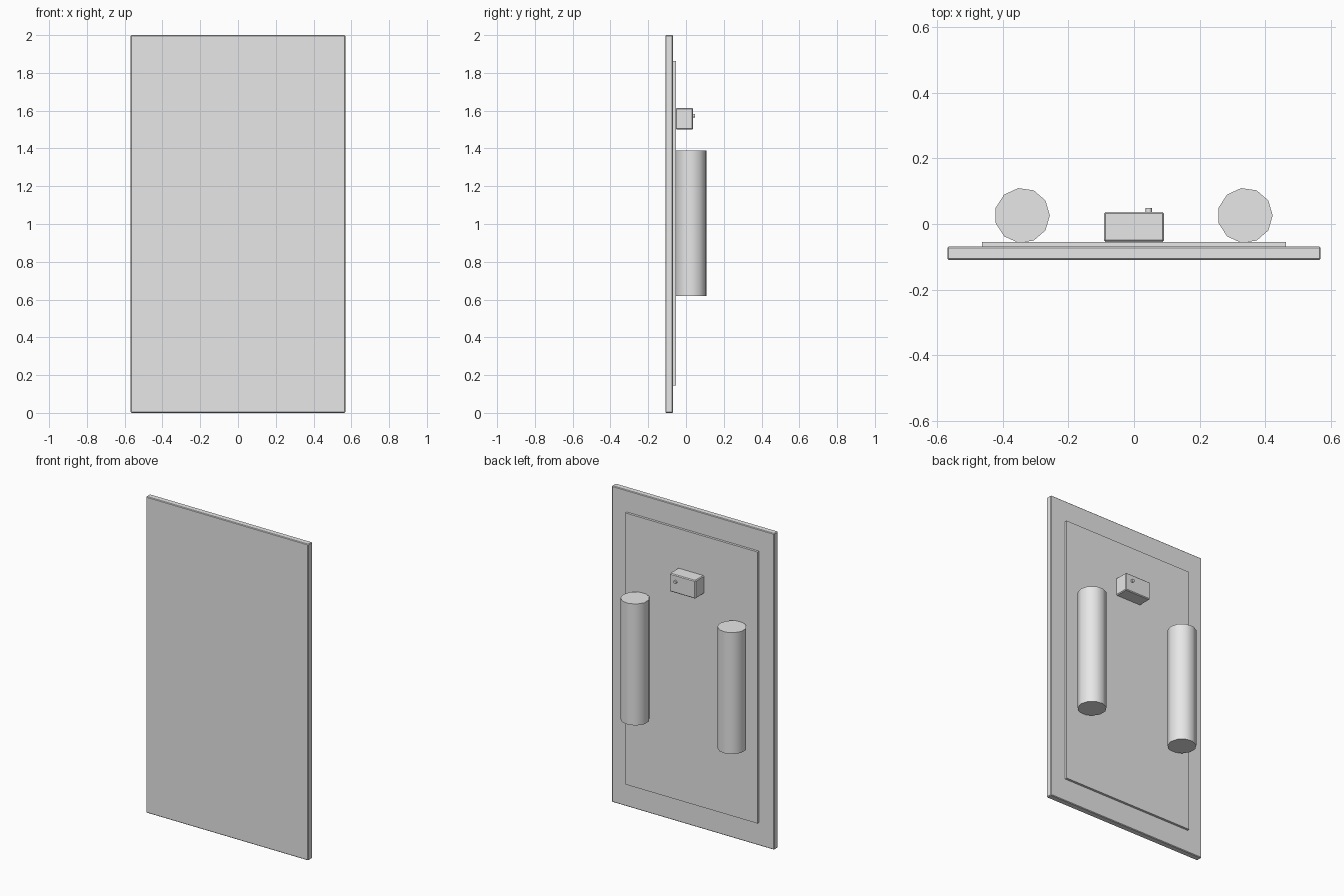
import bpy
import math

cube = bpy.data.objects.get("Cube")
if cube:
    bpy.data.objects.remove(cube, do_unlink=True)

# Single light grey finish
grey = bpy.data.materials.new("light_grey")
grey.use_nodes = True
GREY = (0.8, 0.8, 0.8, 1)
grey.diffuse_color = GREY
grey.node_tree.nodes["Principled BSDF"].inputs["Base Color"].default_value = GREY


def block(name, x, y, z, bevel=0):
    """Box spanning the given (min, max) ranges, with an optional chamfer."""
    spans = (x, y, z)
    bpy.ops.mesh.primitive_cube_add(size=1, location=[(a + b) / 2 for a, b in spans])
    ob = bpy.context.object
    ob.name = name
    ob.scale = [b - a for a, b in spans]
    bpy.ops.object.transform_apply(location=False, rotation=False, scale=True)
    ob.data.materials.append(grey)
    if bevel:
        mod = ob.modifiers.new("edge_chamfer", "BEVEL")
        mod.width = bevel
        mod.segments = 1
    return ob


def tube(name, sides, radius, depth, location, rotation=(0, 0, 0)):
    """Closed cylinder with smooth sides and sharp caps."""
    bpy.ops.mesh.primitive_cylinder_add(vertices=sides, radius=radius, depth=depth,
                                        location=location, rotation=rotation)
    ob = bpy.context.object
    ob.name = name
    ob.data.materials.append(grey)
    bpy.ops.object.shade_smooth_by_angle(angle=math.radians(50))
    return ob


# Flat main panel and the thin plate on its back
block("main_panel", (-0.568, 0.568), (-0.109, -0.069), (0, 2), 0.004)
block("back_plate", (-0.462, 0.462), (-0.07, -0.054), (0.145, 1.862))

# Control box with a small button on its rear face
block("control_box", (-0.091, 0.091), (-0.054, 0.037), (1.5, 1.615), 0.005)
tube("button", 8, 0.01, 0.014, (0.045, 0.041, 1.573), (math.pi / 2, 0, 0))

# Pair of upright canisters; a corner of each points to +x
for side, x in (("left", 0.338), ("right", -0.34)):
    tube(side + "_canister", 11, 0.084, 0.768, (x, 0.026, 1.004),
         (0, 0, -math.pi / 2))
